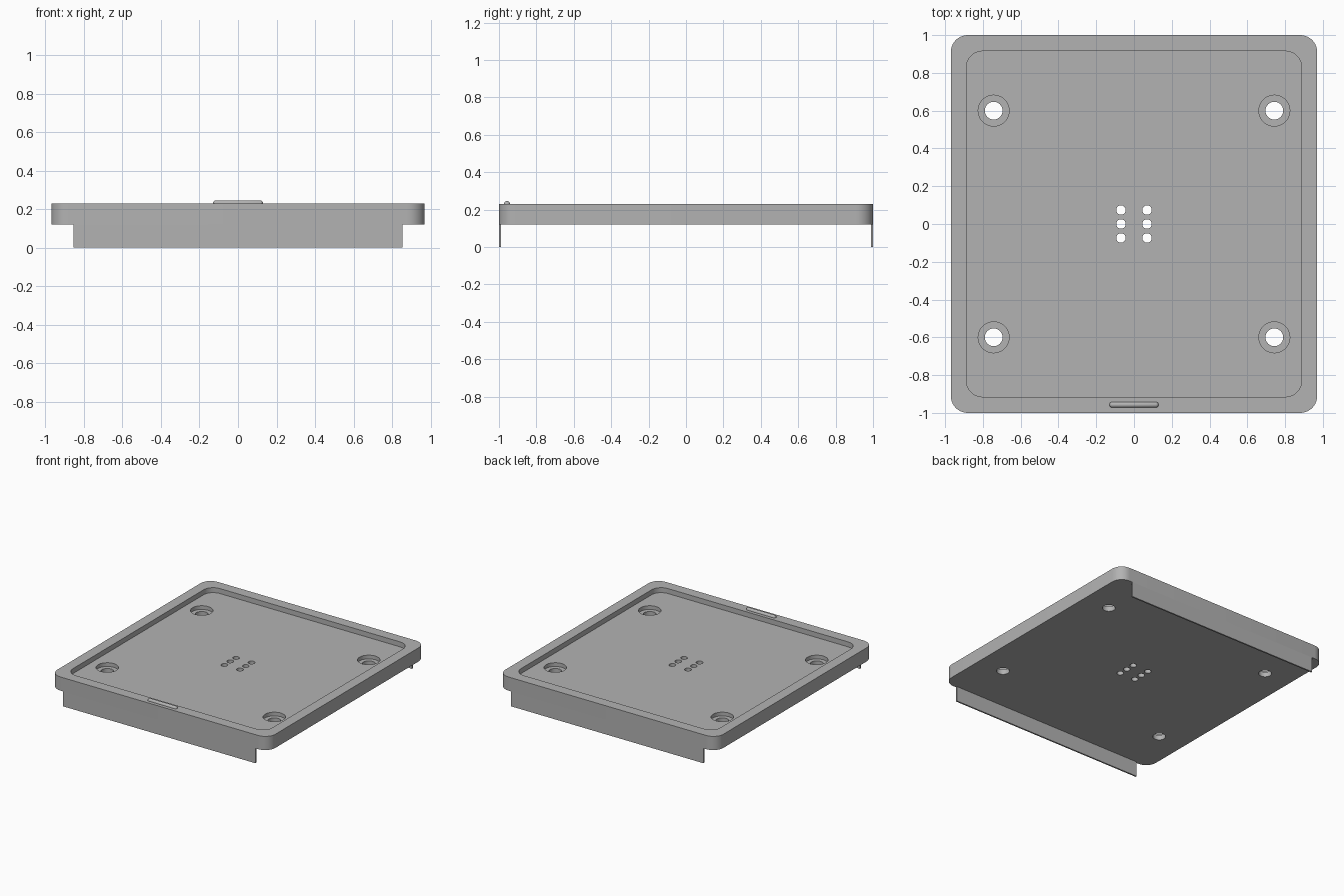
import bpy, bmesh
from math import pi, cos, sin

if "Cube" in bpy.data.objects:
    bpy.data.objects.remove(bpy.data.objects["Cube"], do_unlink=True)

grey = bpy.data.materials.new("plain grey")
grey.use_nodes = True
COLOUR = (0.45, 0.45, 0.45, 1)
grey.diffuse_color = COLOUR
grey.node_tree.nodes["Principled BSDF"].inputs["Base Color"].default_value = COLOUR

BASE, TOP = 0.12, 0.23
FLOOR, SEAT = 0.19, 0.16


def finish(name, bm):
    bmesh.ops.recalc_face_normals(bm, faces=bm.faces[:])
    mesh = bpy.data.meshes.new(name)
    bm.to_mesh(mesh)
    bm.free()
    mesh.materials.append(grey)
    ob = bpy.data.objects.new(name, mesh)
    bpy.context.collection.objects.link(ob)
    return ob


def rounded_prism(name, hx, hy, r, z0, z1, steps=10, x=0, y=0):
    """Upright prism with rounded corners; hx = hy = r makes a cylinder."""
    pts = []
    for k, (sx, sy) in enumerate([(1, 1), (-1, 1), (-1, -1), (1, -1)]):
        for i in range(steps + 1):
            a = (k + i / steps) * pi / 2
            pts.append((x + sx * (hx - r) + r * cos(a), y + sy * (hy - r) + r * sin(a), z0))
    bm = bmesh.new()
    face = bm.faces.new([bm.verts.new(p) for p in pts])
    bmesh.ops.remove_doubles(bm, verts=bm.verts[:], dist=1e-5)
    top = bmesh.ops.extrude_face_region(bm, geom=bm.faces[:])["geom"]
    bmesh.ops.translate(bm, vec=(0, 0, z1 - z0),
                        verts=[g for g in top if isinstance(g, bmesh.types.BMVert)])
    return finish(name, bm)


def smooth(ob):
    bpy.ops.object.select_all(action="DESELECT")
    ob.select_set(True)
    bpy.context.view_layer.objects.active = ob
    bpy.ops.object.shade_smooth_by_angle(angle=0.6)


# Tray and the shapes cut from it
tray = rounded_prism("tray", 0.97, 1.0, 0.09, BASE, TOP)
cutters = [rounded_prism("recess_cutter", 0.887, 0.915, 0.085, FLOOR, 0.3)]
for sx in (-1, 1):
    for sy in (-1, 1):
        for name, r, z in (("screw_seat_cutter", 0.082, SEAT), ("screw_hole_cutter", 0.047, 0)):
            cutters.append(rounded_prism(name, r, r, r, z, 0.3, x=sx * 0.743, y=sy * 0.6))
    for row in (-1, 0, 1):
        cutters.append(rounded_prism("pin_hole_cutter", 0.025, 0.025, 0.025, 0, 0.3, 6,
                                     x=sx * 0.069, y=row * 0.074))

bpy.context.view_layer.objects.active = tray
for c in cutters:
    mod = tray.modifiers.new("cut", "BOOLEAN")
    mod.operation, mod.solver, mod.object = "DIFFERENCE", "EXACT", c
    bpy.ops.object.modifier_apply(modifier=mod.name)
    bpy.data.objects.remove(c, do_unlink=True)
smooth(tray)

# Thin skirts hanging under the front and back edges
for name, side in (("front_skirt", -1), ("back_skirt", 1)):
    bm = bmesh.new()
    bmesh.ops.create_cube(bm, size=1)
    bmesh.ops.scale(bm, vec=(1.71, 0.012, BASE), verts=bm.verts[:])
    bmesh.ops.translate(bm, vec=(0, side * 0.994, BASE / 2), verts=bm.verts[:])
    finish(name, bm)

# Rounded latch ridge on the front rim: a sphere stretched into a capsule
bm = bmesh.new()
bmesh.ops.create_uvsphere(bm, u_segments=16, v_segments=9, radius=0.016)
for v in bm.verts:
    v.co.z += 0.114 if v.co.z > 0 else -0.114
    v.co = (v.co.z, v.co.x - 0.957, v.co.y + TOP)
smooth(finish("latch_ridge", bm))
